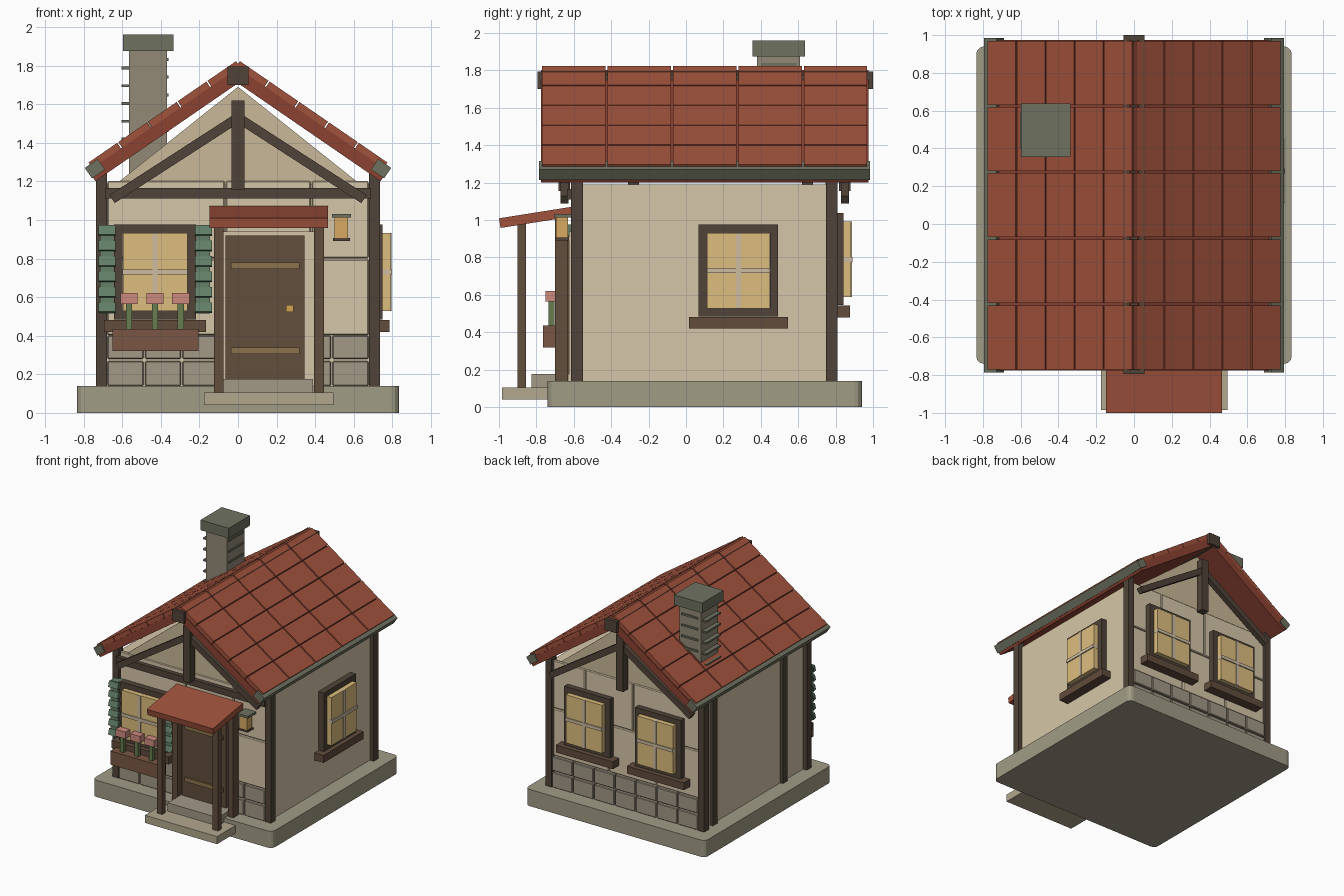
import bpy, bmesh, math
from mathutils import Matrix, Vector

if "Cube" in bpy.data.objects:
    bpy.data.objects.remove(bpy.data.objects["Cube"])


def lin(c):
    c /= 255
    return c / 12.92 if c < 0.04 else ((c + 0.055) / 1.055) ** 2.4


def mat(name, r, g, b):
    m = bpy.data.materials.new(name)
    m.diffuse_color = (lin(r), lin(g), lin(b), 1)
    m.use_nodes = True
    m.node_tree.nodes["Principled BSDF"].inputs["Base Color"].default_value = m.diffuse_color
    return m


ROOF = mat("red_tile", 160, 82, 60)
UNDER = mat("red_board", 140, 66, 50)
PLASTER = mat("plaster", 214, 198, 168)
GABLE = mat("gable_plaster", 202, 184, 152)
WOOD = mat("dark_wood", 80, 68, 56)
SILL = mat("sill_wood", 98, 76, 60)
DOOR = mat("door_wood", 98, 78, 60)
BOX = mat("planter_wood", 122, 86, 68)
STONE = mat("stone", 162, 152, 134)
BASE = mat("base_stone", 160, 156, 134)
STEP = mat("step_stone", 178, 168, 142)
CHIM = mat("chimney_stone", 146, 138, 118)
CAP = mat("cap_stone", 110, 114, 96)
GLASS = mat("warm_glass", 222, 190, 126)
BAR = mat("pale_bar", 205, 188, 160)
GREEN = mat("shutter_green", 100, 128, 104)
LEAF = mat("leaf", 104, 124, 80)
PINK = mat("flower_pink", 206, 138, 126)
BRASS = mat("brass", 140, 116, 76)
GOLD = mat("gold", 208, 164, 80)
LAMP = mat("lamp_glow", 216, 170, 100)


def box(name, x0, x1, y0, y1, z0, z1, m, M=Matrix(), bevel=0):
    """Box from its limits, placed through the frame M."""
    bm = bmesh.new()
    bmesh.ops.create_cube(bm, size=1)
    for v in bm.verts:
        v.co = Vector(((x0 + x1) / 2 + v.co.x * (x1 - x0),
                       (y0 + y1) / 2 + v.co.y * (y1 - y0),
                       (z0 + z1) / 2 + v.co.z * (z1 - z0)))
    if bevel:
        bmesh.ops.bevel(bm, geom=bm.edges[:], offset=bevel, segments=1, affect='EDGES')
    return finish(name, bm, m, M)


def finish(name, bm, m, M=Matrix()):
    me = bpy.data.meshes.new(name)
    bm.to_mesh(me)
    bm.free()
    me.materials.append(m)
    ob = bpy.data.objects.new(name, me)
    ob.matrix_world = M
    bpy.context.collection.objects.link(ob)
    return ob


# Foundation slab with rounded upright corners
bm = bmesh.new()
bmesh.ops.create_cube(bm, size=1)
bmesh.ops.scale(bm, vec=(1.67, 1.68, 0.14), verts=bm.verts)
bmesh.ops.translate(bm, vec=(0, 0.1, 0.07), verts=bm.verts)
up = [e for e in bm.edges if abs(e.verts[0].co.z - e.verts[1].co.z) > 0.1]
bmesh.ops.bevel(bm, geom=up, offset=0.04, segments=3, profile=0.5, affect='EDGES')
finish("foundation", bm, BASE)

# Wall core, plaster panels, stone courses
box("wall_core", -0.7, 0.7, -0.585, 0.78, 0.14, 1.19, PLASTER)
for side, y0, y1 in (("front", -0.6, -0.57), ("back", 0.77, 0.795)):
    for row, cuts in enumerate(((-0.68, -0.28, 0.16, 0.68), (-0.68, -0.065, 0.38, 0.68))):
        for a, b in zip(cuts, cuts[1:]):
            box(side + "_panel", a + 0.003, b - 0.003, y0, y1,
                0.403 + row * 0.4, 0.797 + row * 0.405, PLASTER, bevel=0.006)
for side, y0, y1 in (("front", -0.615, -0.57), ("back", 0.77, 0.81)):
    for i in range(7):
        x = -0.68 + i * 0.1943
        for z0, z1 in ((0.14, 0.268), (0.28, 0.4)):
            box(side + "_stone", x + 0.004, x + 0.19, y0, y1, z0, z1, STONE, bevel=0.005)

# Gable triangles, king posts and braces at both ends
for side, yw, yt in (("front", -0.575, -0.65), ("back", 0.765, 0.85)):
    bm = bmesh.new()
    f = bm.faces.new([bm.verts.new((x, yw - 0.02, z)) for x, z in
                      ((-0.64, 1.18), (0.64, 1.18), (0, 1.69))])
    ext = bmesh.ops.extrude_face_region(bm, geom=[f])["geom"]
    bmesh.ops.translate(bm, vec=(0, 0.04, 0),
                        verts=[g for g in ext if isinstance(g, bmesh.types.BMVert)])
    bmesh.ops.recalc_face_normals(bm, faces=bm.faces)
    finish(side + "_gable", bm, GABLE)
    box(side + "_king_post", -0.033, 0.033, yt - 0.032, yt + 0.03, 1.155, 1.62, WOOD)
    for s in (-1, 1):
        ang = math.atan2(0.42, 0.65)
        M = Matrix.Translation((s * 0.325, yt, 1.32)) @ Matrix.Rotation(s * ang, 4, 'Y')
        box(side + "_brace", -0.39, 0.39, -0.022, 0.022, -0.025, 0.025, WOOD, M)
box("front_cross_beam", -0.69, 0.69, -0.635, -0.58, 1.11, 1.165, WOOD)

# Corner posts and the two studs of the blank left wall
for x in (-0.708, 0.708):
    for y in (-0.583, 0.78):
        box("corner_post", x - 0.028, x + 0.028, y - 0.031, y + 0.031, 0.14, 1.24, WOOD)
for y in (-0.28, 0.65):
    box("left_stud", -0.725, -0.69, y - 0.03, y + 0.03, 0.14, 1.2, WOOD)

# Main roof: board, tiles and eave rail per slope, drawn in slope space
TH = math.radians(34.5)
for s in (-1, 1):
    M = Matrix.Translation((0, 0, 1.83)) @ Matrix.Scale(s, 4, (1, 0, 0)) @ Matrix.Rotation(TH, 4, 'Y')
    parts = [box("roof_board", 0, 0.965, -0.775, 0.975, -0.1, -0.035, UNDER),
             box("eave_rail", 0.89, 0.972, -0.785, 0.985, -0.078, -0.012, CAP)]
    for i in range(5):
        for j in range(5):
            u, y = 0.012 + i * 0.187, -0.775 + j * 0.35
            parts.append(box("roof_tile", u, u + 0.18, y + 0.006, y + 0.344, -0.04, 0, ROOF))
    for p in parts:
        p.data.transform(M)
        if s < 0:
            p.data.flip_normals()
box("ridge_beam", -0.055, 0.055, -0.795, 1.0, 1.70, 1.795, WOOD)

# Chimney with thin projecting courses
box("chimney_shaft", -0.565, -0.368, 0.38, 0.61, 1.2, 1.88, CHIM)
box("chimney_cap", -0.597, -0.335, 0.355, 0.637, 1.875, 1.96, CAP)
for i in range(6):
    z = 1.32 + i * 0.092
    box("chimney_course_left", -0.603, -0.56, 0.40, 0.59, z, z + 0.015, CAP)
    box("chimney_course_right", -0.37, -0.36, 0.40, 0.59, z + 0.045, z + 0.06, CAP)
    box("chimney_course_back", -0.54, -0.39, 0.60, 0.62, z + 0.02, z + 0.035, CAP)


def window(name, x, y, z, turn):
    """Framed window facing local -y; z is the foot of its frame."""
    M = Matrix.Translation((x, y, z)) @ Matrix.Rotation(math.radians(turn), 4, 'Z')
    for s in (-1, 1):
        box(name + "_jamb", s * 0.19 - 0.022, s * 0.19 + 0.022, -0.052, 0.02, 0, 0.49, WOOD, M)
    box(name + "_head", -0.212, 0.212, -0.052, 0.02, 0.445, 0.492, WOOD, M)
    box(name + "_foot", -0.212, 0.212, -0.052, 0.02, 0, 0.045, WOOD, M)
    for s in (-1, 1):
        box(name + "_pane", s * 0.085 - 0.082, s * 0.085 + 0.082, -0.092, 0, 0.043, 0.447, GLASS, M)
    box(name + "_upright_bar", -0.014, 0.014, -0.098, -0.04, 0.043, 0.447, BAR, M)
    box(name + "_cross_bar", -0.168, 0.168, -0.101, -0.04, 0.231, 0.258, BAR, M)
    box(name + "_sill", -0.265, 0.265, -0.087, 0.02, -0.065, -0.003, SILL, M)


window("front_window", -0.43, -0.6, 0.485, 0)
window("right_window", 0.698, 0.28, 0.485, 90)
window("back_window", -0.33, 0.79, 0.545, 180)
window("back_window", 0.33, 0.79, 0.545, 180)

# Slatted shutters
for x in (-0.68, -0.18):
    box("shutter_board", x - 0.036, x + 0.036, -0.67, -0.6, 0.515, 0.975, GREEN)
    for i in range(6):
        z = 0.52 + i * 0.08
        M = Matrix.Translation((x, -0.67, z + 0.025)) @ Matrix.Rotation(math.radians(-15), 4, 'X')
        box("shutter_slat", -0.044, 0.044, -0.014, 0.014, -0.025, 0.025, GREEN, M)

# Flower box
box("flower_box", -0.65, -0.205, -0.765, -0.66, 0.32, 0.435, BOX)
for x in (-0.565, -0.43, -0.297):
    box("flower_stem", x - 0.016, x + 0.016, -0.735, -0.703, 0.43, 0.57, LEAF)
    box("flower_head", x - 0.045, x + 0.045, -0.752, -0.69, 0.565, 0.622, PINK)

# Door
box("door_surround", -0.075, 0.395, -0.625, -0.58, 0.14, 0.94, PLASTER)
box("door", -0.065, 0.345, -0.65, -0.6, 0.175, 0.92, DOOR)
for z in (0.305, 0.745):
    box("door_strap", -0.035, 0.32, -0.662, -0.64, z, z + 0.034, BRASS)
box("door_knob", 0.25, 0.287, -0.69, -0.64, 0.522, 0.56, GOLD)

# Porch: steps, posts and tilted canopy
box("lower_step", -0.175, 0.495, -0.985, -0.7, 0.042, 0.106, STEP)
box("upper_step", -0.075, 0.39, -0.825, -0.6, 0.106, 0.176, STONE)
for x in (-0.099, 0.42):
    box("porch_front_post", x - 0.025, x + 0.025, -0.9, -0.855, 0.105, 0.98, DOOR)
    box("porch_back_post", x - 0.025, x + 0.025, -0.70, -0.63, 0.105, 1.02, DOOR)
M = Matrix.Translation((0.16, -0.798, 1.015)) @ Matrix.Rotation(math.radians(9), 4, 'X')
box("porch_canopy", -0.307, 0.307, -0.2, 0.2, -0.026, 0.026, ROOF, M)

# Wall lantern
box("lantern_glass", 0.5, 0.57, -0.695, -0.63, 0.905, 1.015, LAMP)
box("lantern_cap", 0.487, 0.585, -0.705, -0.59, 1.013, 1.032, CAP)
box("lantern_foot", 0.492, 0.58, -0.70, -0.625, 0.892, 0.906, WOOD)
